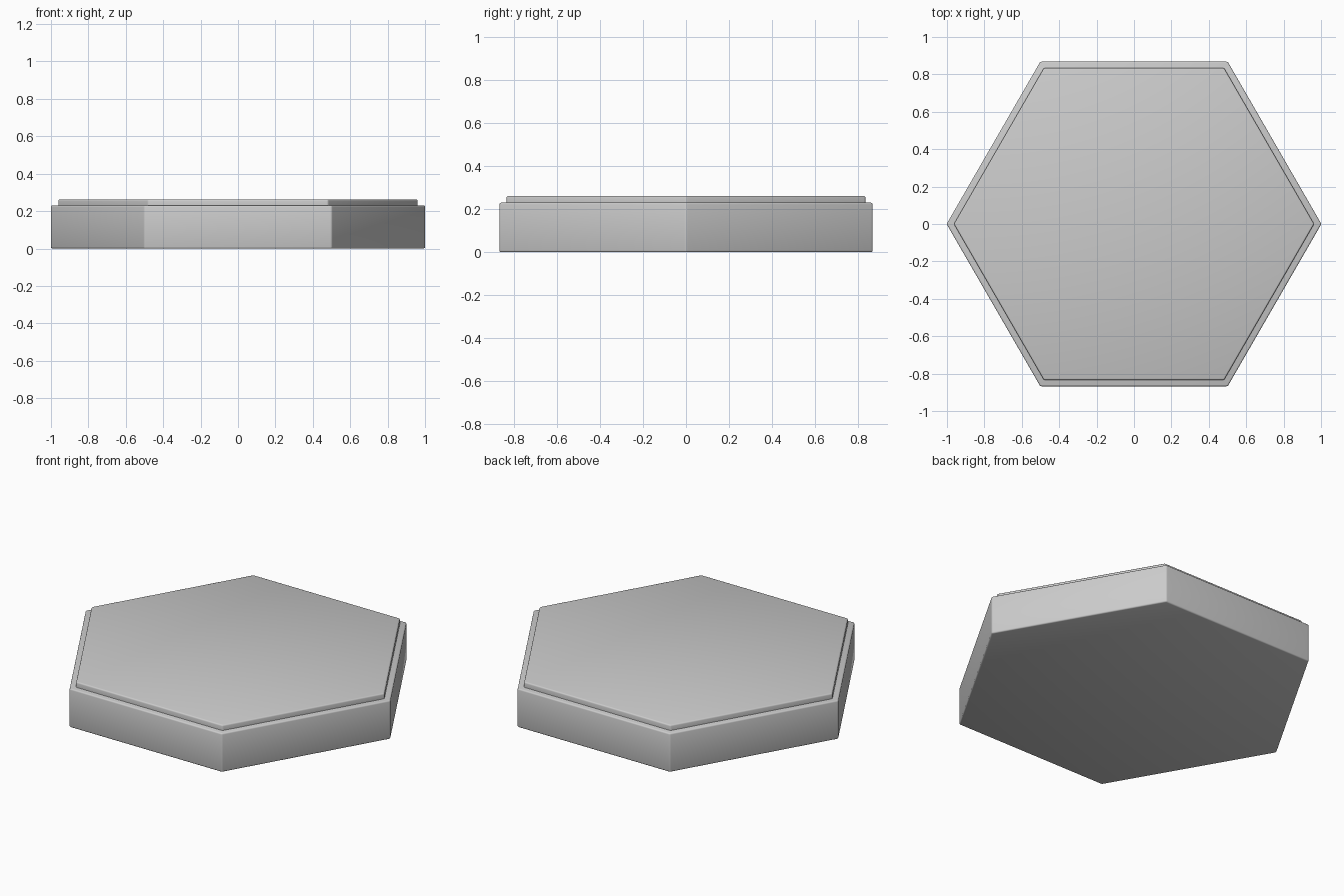
import bpy
import math

if "Cube" in bpy.data.objects:
    bpy.data.objects.remove(bpy.data.objects["Cube"])


def hex_slab(name, radius, z0, z1, bevel):
    """Six-sided slab with corners on the x axis and softened edges."""
    bpy.ops.mesh.primitive_cylinder_add(
        vertices=6, radius=radius, depth=z1 - z0,
        location=(0, 0, (z0 + z1) / 2), rotation=(0, 0, math.radians(30)))
    slab = bpy.context.object
    slab.name = name
    bpy.ops.object.transform_apply(location=True, rotation=True, scale=True)
    mod = slab.modifiers.new("soft_edges", "BEVEL")
    mod.width = bevel
    mod.segments = 3
    mod.limit_method = 'ANGLE'
    mod.angle_limit = math.radians(30)
    bpy.ops.object.modifier_apply(modifier=mod.name)
    bpy.ops.object.shade_smooth_by_angle(angle=math.radians(35))
    return slab


# Thick lower tile
hex_slab("tile_base", 1.002, 0.0, 0.23, 0.008)

# Slightly smaller raised plate on top
hex_slab("top_plate", 0.963, 0.20, 0.262, 0.008)
